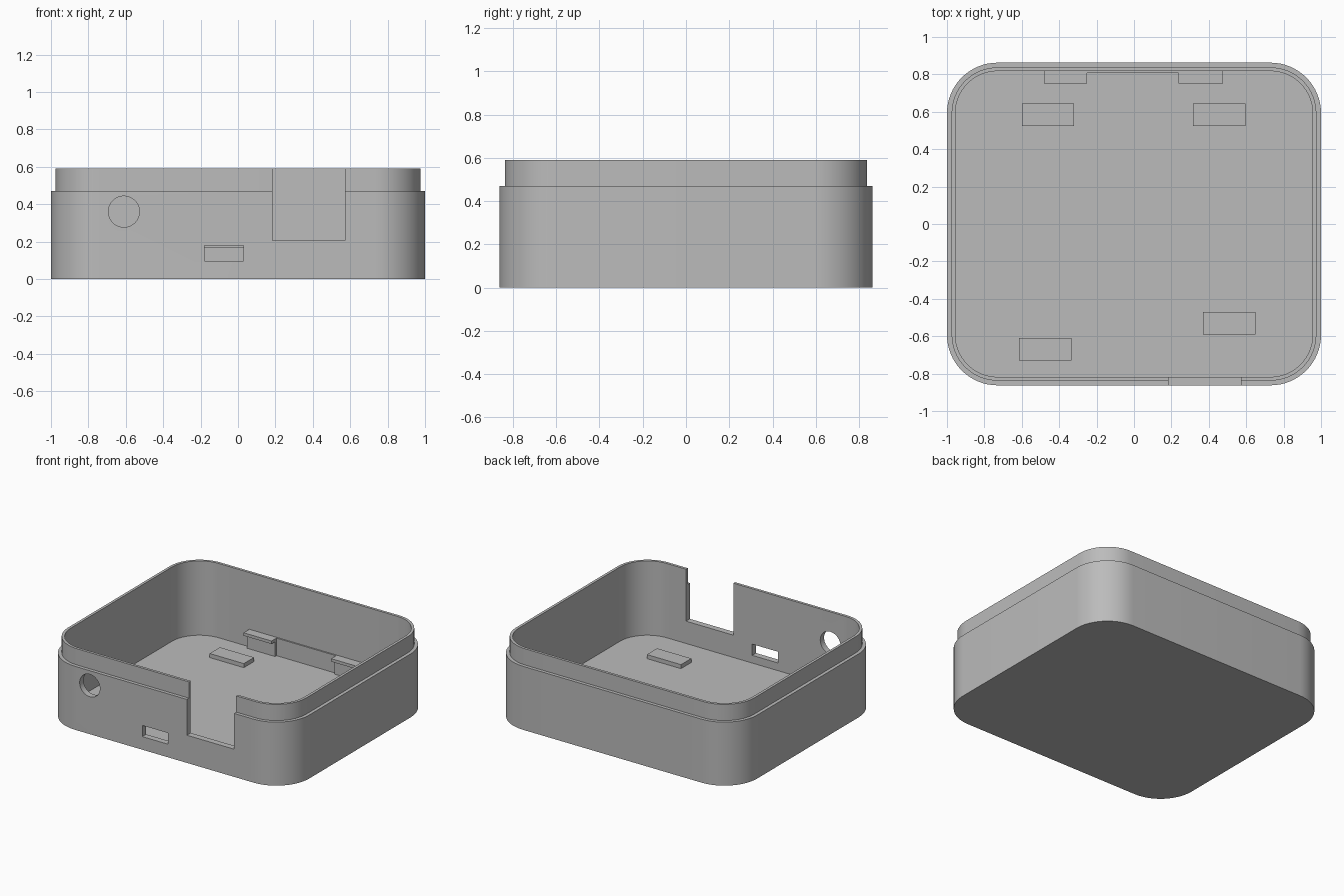
import bpy, bmesh, math
from mathutils import Matrix

if "Cube" in bpy.data.objects:
    bpy.data.objects.remove(bpy.data.objects["Cube"], do_unlink=True)

HALF_X, HALF_Y, RADIUS = 1.0, 0.8625, 0.27
FLOOR, RIM, TOP = 0.04, 0.47, 0.59
LIP, WALL = 0.025, 0.045

grey = bpy.data.materials.new("plain grey")
grey.use_nodes = True
colour = (0.5, 0.5, 0.5, 1)
grey.diffuse_color = colour
grey.node_tree.nodes["Principled BSDF"].inputs["Base Color"].default_value = colour


def finish(name, bm):
    bmesh.ops.recalc_face_normals(bm, faces=bm.faces)
    mesh = bpy.data.meshes.new(name)
    bm.to_mesh(mesh)
    bm.free()
    mesh.materials.append(grey)
    obj = bpy.data.objects.new(name, mesh)
    bpy.context.collection.objects.link(obj)
    return obj


def box(name, x0, x1, y0, y1, z0, z1):
    bm = bmesh.new()
    place = (Matrix.Translation(((x0 + x1) / 2, (y0 + y1) / 2, (z0 + z1) / 2))
             @ Matrix.Diagonal((x1 - x0, y1 - y0, z1 - z0, 1)))
    bmesh.ops.create_cube(bm, size=1, matrix=place)
    return finish(name, bm)


def rounded_ring(bm, inset, z, steps=16):
    """Loop of vertices around a rounded rectangle."""
    r = RADIUS - inset
    ring = []
    for corner, (sx, sy) in enumerate([(1, 1), (-1, 1), (-1, -1), (1, -1)]):
        for i in range(steps + 1):
            a = math.pi / 2 * (corner + i / steps)
            ring.append(bm.verts.new((sx * (HALF_X - RADIUS) + r * math.cos(a),
                                      sy * (HALF_Y - RADIUS) + r * math.sin(a), z)))
    return ring


# Open tray with a stepped lip
bm = bmesh.new()
profile = [(0, 0), (0, RIM), (LIP, RIM), (LIP, TOP), (WALL, TOP), (WALL, FLOOR)]
rings = [rounded_ring(bm, *p) for p in profile]
for low, high in zip(rings, rings[1:]):
    for i in range(len(low)):
        j = (i + 1) % len(low)
        bm.faces.new((low[i], low[j], high[j], high[i]))
bm.faces.new(rings[0])
bm.faces.new(rings[-1])
case = finish("case_shell", bm)

# Front openings: tall notch, small slot, round hole
bm = bmesh.new()
bmesh.ops.create_cone(bm, cap_ends=True, segments=48, radius1=0.083, radius2=0.083, depth=0.3,
                      matrix=Matrix.Translation((-0.61, -HALF_Y, 0.36))
                      @ Matrix.Rotation(math.pi / 2, 4, "X"))
cutters = [finish("round_hole_cutter", bm),
           box("notch_cutter", 0.185, 0.572, -1, -0.7, 0.205, 0.8),
           box("slot_cutter", -0.18, 0.03, -1, -0.7, 0.097, 0.18)]
bpy.context.view_layer.objects.active = case
for cutter in cutters:
    cutter.hide_render = True
    mod = case.modifiers.new("opening", "BOOLEAN")
    mod.operation, mod.solver, mod.object = "DIFFERENCE", "EXACT", cutter
    bpy.ops.object.modifier_apply(modifier=mod.name)
    bpy.data.objects.remove(cutter, do_unlink=True)

bpy.ops.object.select_all(action="DESELECT")
case.select_set(True)
bpy.ops.object.shade_smooth_by_angle(angle=math.radians(30))

# Support pads on the floor
pads = {"back_right_pad": (-0.46, 0.585), "back_left_pad": (0.455, 0.585),
        "front_right_pad": (-0.475, -0.67), "front_left_pad": (0.51, -0.53)}
for name, (x, y) in pads.items():
    box(name, x - 0.14, x + 0.14, y - 0.06, y + 0.06, FLOOR - 0.01, 0.07)

# Rear bracket: thin back bar with two overhanging clips
inner = HALF_Y - WALL + 0.005
box("bracket_bar", -0.25, 0.238, 0.807, inner, FLOOR - 0.01, 0.17)
for side, x0, x1 in [("right", -0.48, -0.25), ("left", 0.238, 0.475)]:
    box(side + "_clip_post", x0, x1, 0.79, inner, FLOOR - 0.01, 0.148)
    box(side + "_clip_ledge", x0, x1, 0.75, inner, 0.148, 0.17)
